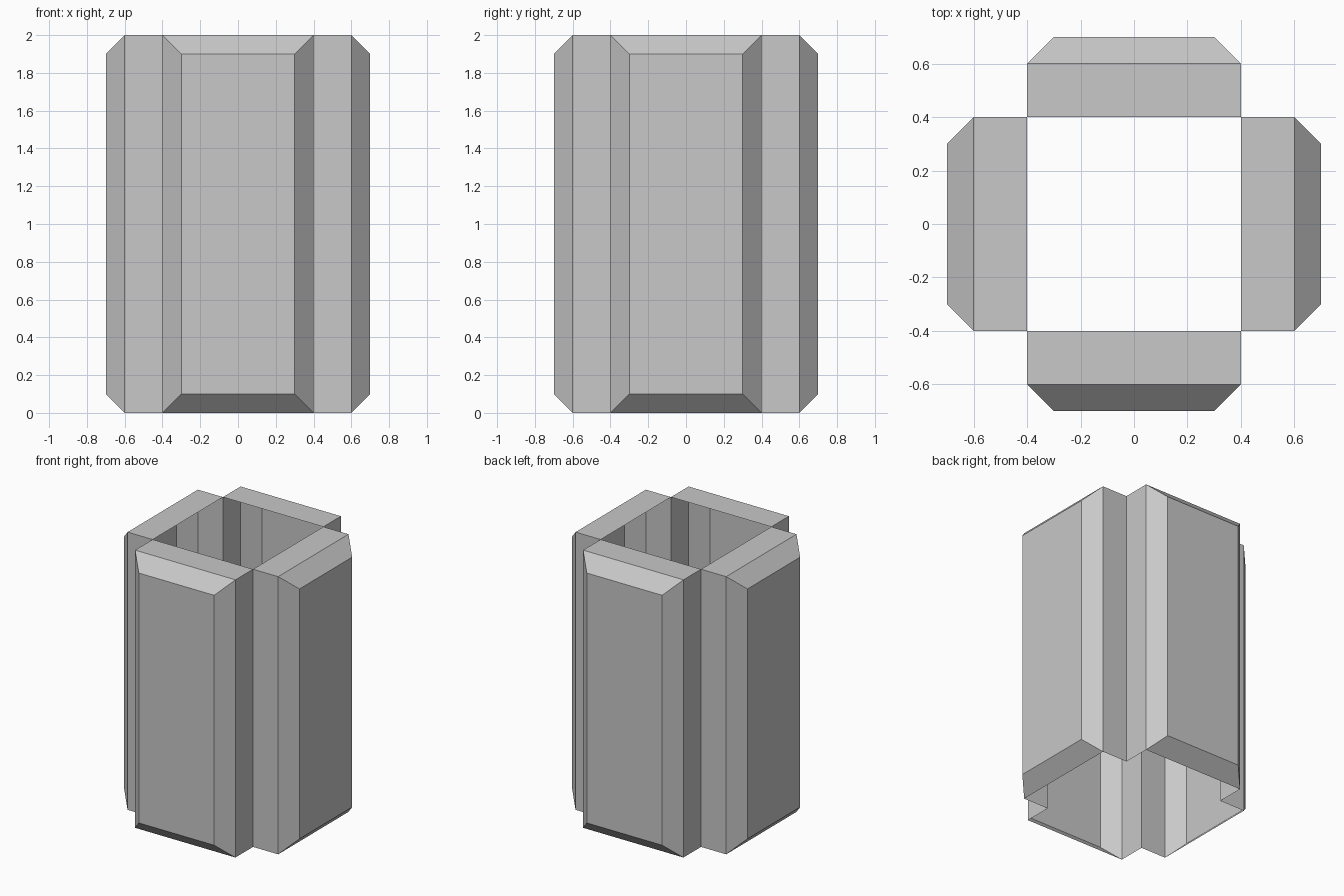
import bpy
import bmesh
import math
from mathutils import Matrix, Vector

default_cube = bpy.data.objects.get("Cube")
if default_cube:
    bpy.data.objects.remove(default_cube, do_unlink=True)

HEIGHT = 2.0
HALF_WIDTH = 0.4    # half width of a panel, also where its inner edge sits
SHOULDER = 0.6      # where the bevel begins
BEVEL = 0.1

grey = bpy.data.materials.new("plain_grey")
grey.use_nodes = True
colour = (0.58, 0.58, 0.58, 1.0)
grey.diffuse_color = colour
grey.node_tree.nodes["Principled BSDF"].inputs["Base Color"].default_value = colour


def add_panel(name, angle):
    """Thin shell panel with a bevelled outer face, open inside and below."""
    bm = bmesh.new()
    depth = SHOULDER - HALF_WIDTH
    centre = Vector((0, -(SHOULDER + HALF_WIDTH) / 2, HEIGHT / 2))
    size = Matrix.Diagonal((2 * HALF_WIDTH, depth, HEIGHT, 1))
    bmesh.ops.create_cube(bm, size=1, matrix=Matrix.Translation(centre) @ size)
    bm.normal_update()

    # Open the inner side and the underside
    hidden = [f for f in bm.faces if f.normal.y > 0.9 or f.normal.z < -0.9]
    bmesh.ops.delete(bm, geom=hidden, context='FACES')

    # Raised outer face with sloping borders
    outer = [f for f in bm.faces if f.normal.y < -0.9]
    bmesh.ops.inset_region(bm, faces=outer, thickness=BEVEL,
                           depth=0, use_boundary=True, use_even_offset=True)
    raised = {v for f in outer for v in f.verts}
    bmesh.ops.translate(bm, verts=list(raised), vec=(0, -BEVEL, 0))

    bmesh.ops.rotate(bm, verts=bm.verts, cent=(0, 0, 0),
                     matrix=Matrix.Rotation(angle, 3, 'Z'))
    mesh = bpy.data.meshes.new(name)
    bm.to_mesh(mesh)
    bm.free()
    mesh.materials.append(grey)
    panel = bpy.data.objects.new(name, mesh)
    bpy.context.collection.objects.link(panel)


# Four identical panels around the hollow centre
for turn, side in enumerate(("front", "left", "back", "right")):
    add_panel(side + "_panel", turn * math.pi / 2)
